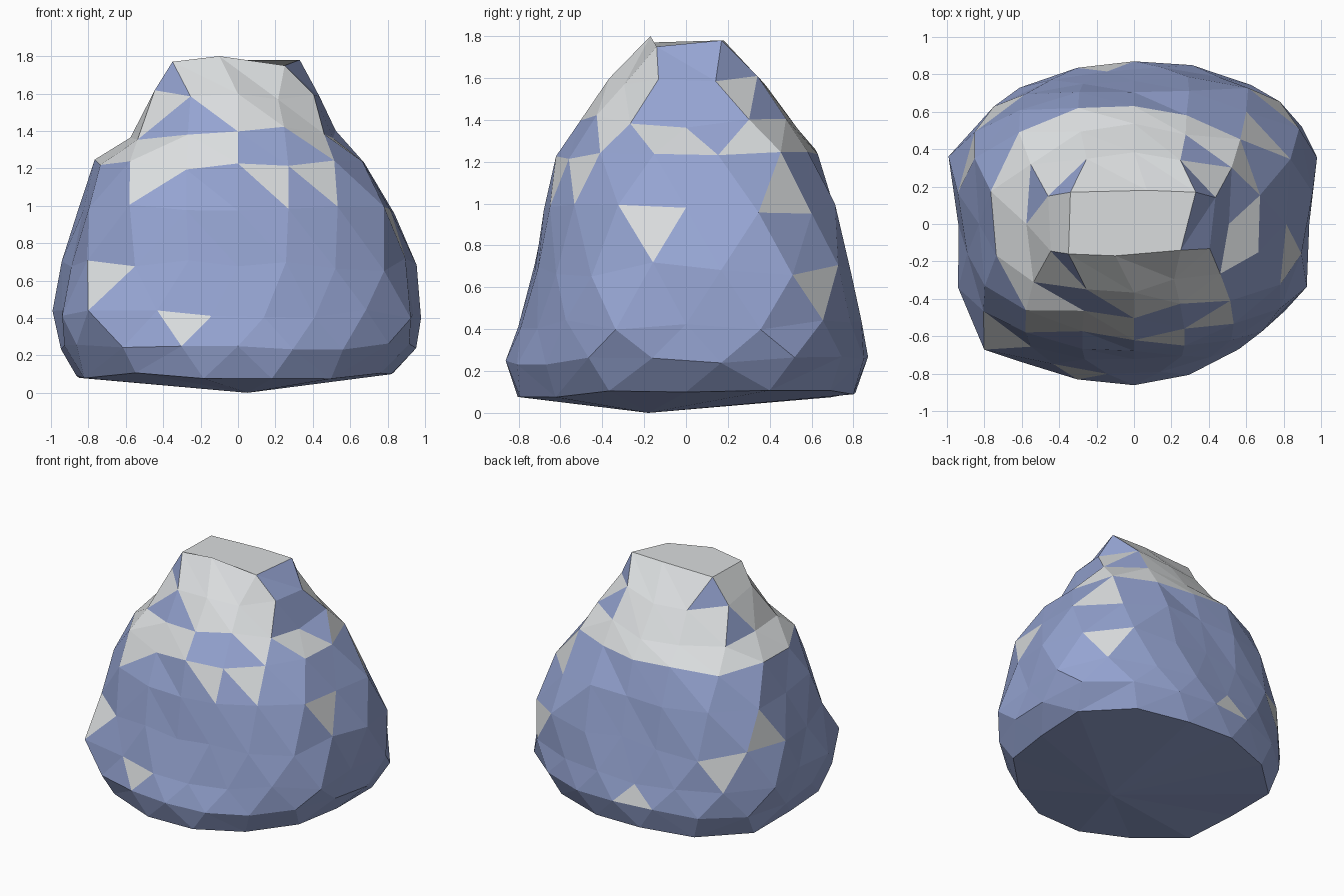
import bpy, bmesh, math, random
from mathutils import Vector

cube = bpy.data.objects.get("Cube")
if cube:
    bpy.data.objects.remove(cube)
rng = random.Random(5)

# Plan outline of the rock: radius every 20 degrees, starting from +x
OUTLINE = [.94, 1.06, 1.04, .94, .88, .87, .92, 1.01, 1.06,
           .95, 1.01, 1.05, .9, .87, .86, .85, .88, .98]
OUTLINE_ANGLES = range(0, 360, 20)
# Directions in which each slice has its own share of that outline
SHARE_ANGLES = [0, 35, 90, 145, 180, 215, 270, 325]


def make_material(name, colour):
    mat = bpy.data.materials.new(name)
    mat.use_nodes = True
    mat.diffuse_color = colour
    mat.node_tree.nodes["Principled BSDF"].inputs["Base Color"].default_value = colour
    return mat


def sample(angles, values, degrees):
    """Read a value off a closed list of values around the rock."""
    stops = list(zip(angles, values)) + [(360, values[0])]
    for (a, u), (b, v) in zip(stops, stops[1:]):
        if degrees <= b:
            return u + (v - u) * (degrees - a) / (b - a)


def make_ring(bm, count, phase, z, wobble, shares):
    """Slice of the rock with slightly irregular points, as (angle, vertex) pairs."""
    ring = []
    for i in range(count):
        degrees = 360 * (i + phase) / count
        r = sample(OUTLINE_ANGLES, OUTLINE, degrees) * sample(SHARE_ANGLES, shares, degrees)
        r *= 1 + rng.uniform(-wobble, wobble)
        angle = math.radians(degrees)
        lift = 2 * rng.uniform(-wobble, wobble)
        ring.append((angle, bm.verts.new((r * math.cos(angle), r * math.sin(angle), z + lift))))
    return ring


def stitch(bm, lower, upper):
    """Zip two rings of different counts together with triangles."""
    def at(ring, k):
        turns, idx = divmod(k, len(ring))
        return ring[idx][0] + turns * math.tau, ring[idx][1]

    i = j = 0
    while i < len(lower) or j < len(upper):
        go_low = j == len(upper) or (i < len(lower) and at(lower, i + 1)[0] <= at(upper, j + 1)[0])
        a, b = at(lower, i)[1], at(upper, j)[1]
        if go_low:
            bm.faces.new((a, at(lower, i + 1)[1], b))
            i += 1
        else:
            bm.faces.new((a, at(upper, j + 1)[1], b))
            j += 1


# Slices: point count, height, wobble, share of the outline in each direction
slices = [
    (14, .09, .01, [.87, .87, .95, .9, .91, .9, .95, .91]),
    (18, .25, .01, [.97, .98, 1, .97, .96, .98, 1, 1]),
    (18, .42, .012, [1, .99, .95, .98, 1, 1, .92, 1.02]),
    (18, .68, .02, [.94, .98, .89, .94, .95, .91, .82, .98]),
    (16, .97, .02, [.85, .86, .81, .88, .88, .82, .8, .88]),
    (14, 1.22, .02, [.68, .69, .71, .78, .78, .7, .71, .74]),
    (12, 1.39, .02, [.55, .58, .61, .63, .61, .61, .58, .59]),
    (10, 1.59, .015, [.44, .44, .44, .46, .46, .47, .42, .43]),
]
bm = bmesh.new()
rings = [make_ring(bm, count, .5 * (k % 2), *shape)
         for k, (count, *shape) in enumerate(slices)]

# Summit cap, a narrow uneven plateau
summit = [(45, .33, .17, 1.78), (90, .07, .18, 1.78), (135, -.34, .17, 1.77),
          (225, -.35, -.16, 1.77), (270, -.1, -.17, 1.8), (315, .25, -.14, 1.75)]
rings.append([(math.radians(a), bm.verts.new(p)) for a, *p in summit])
for lower, upper in zip(rings, rings[1:]):
    stitch(bm, lower, upper)
bm.faces.new([v for _, v in rings[-1]])

# Shallow pointed underside
base = rings[0]
tip = bm.verts.new((.05, -.18, 0))
for (_, a), (_, b) in zip(base, base[1:] + base[:1]):
    bm.faces.new((b, a, tip))
bmesh.ops.recalc_face_normals(bm, faces=bm.faces)
bm.normal_update()

# Snow lies on the gentler upper slopes; the steep +x flank stays bare
for f in bm.faces:
    c, n = f.calc_center_median(), f.normal
    bare_flank = n.x > .65 and c.z < 1.75
    f.material_index = int(c.z > 1.24 and n.z > .4 and not bare_flank)


def paint_patch(point, index):
    p = Vector(point)
    face = min(bm.faces, key=lambda f: (f.calc_center_median() - p).length)
    face.material_index = index


# Bare stone showing through the cap
for spot in [(-.36, -.38, 1.5), (-.2, -.42, 1.47), (.2, -.46, 1.42), (.12, -.55, 1.28),
             (.33, -.42, 1.35), (-.48, .15, 1.5), (.42, .36, 1.46)]:
    paint_patch(spot, 0)

# Snow caught on lower ledges
for spot in [(-.33, -.8, .33), (-.74, -.55, .68), (.25, -.6, 1.12), (.5, -.5, 1.15),
             (-.45, -.52, 1.22), (.84, -.05, .93), (.8, .5, .68), (.6, .48, 1.1),
             (.5, .28, 1.35), (.57, -.2, 1.32), (.57, 0, 1.31), (-.5, -.1, 1.45),
             (-.7, .58, .6), (-.85, .35, .88), (-.1, .84, .32)]:
    paint_patch(spot, 1)

mesh = bpy.data.meshes.new("snowy_rock")
bm.to_mesh(mesh)
bm.free()
mesh.materials.append(make_material("blue_stone", (.30, .37, .64, 1)))
mesh.materials.append(make_material("snow_white", (.70, .72, .73, 1)))
rock = bpy.data.objects.new("snowy_rock", mesh)
bpy.context.collection.objects.link(rock)
